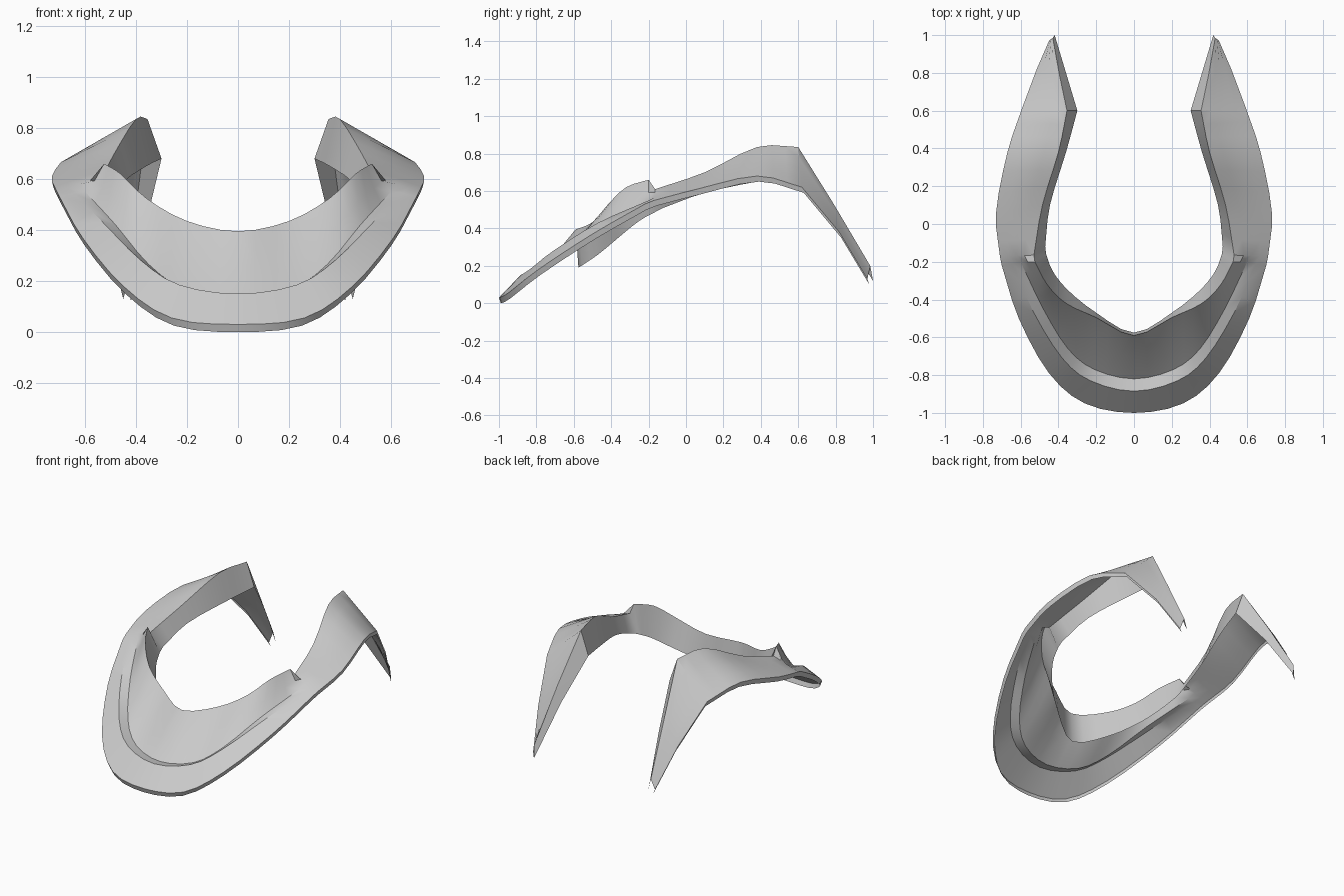
import bpy, bmesh, math
from mathutils import Vector

cube = bpy.data.objects.get("Cube")
if cube:
    bpy.data.objects.remove(cube, do_unlink=True)

# Rails of the left half: (front run, side run, rear tail)
skirt = ([(0, -.575, .19), (.2, -.47, .26), (.35, -.35, .36), (.43, -.25, .44), (.465, -.16, .49)],
         [(.47, -.12, .51), (.445, .1, .59), (.36, .38, .65), (.3, .6, .68)],
         [(.36, .8, .43), (.42, 1, .12)])
crest = ([(0, -.59, .395), (.2, -.495, .435), (.36, -.42, .525), (.46, -.32, .62), (.525, -.2, .66)],
         [(.53, -.165, .61), (.485, .1, .7), (.4, .38, .835), (.355, .6, .835)],
         [(.395, .79, .53), (.43, .985, .2)])
outer = ([(0, -1, .03), (.26, -.95, .055), (.45, -.79, .18), (.61, -.5, .37), (.7, -.22, .53)],
         [(.71, -.17, .55), (.73, .06, .61), (.67, .38, .68), (.59, .62, .62)],
         [(.515, .82, .38), (.45, .97, .13)])
groove = [(0, -.82, .14), (.21, -.77, .17), (.35, -.66, .265), (.48, -.45, .42), (.6, -.2, .55)]
lip = [(0, -.885, .15), (.23, -.83, .185), (.38, -.71, .28), (.53, -.47, .43), (.645, -.21, .545)]


def spline(points, mirrored=False, steps=3):
    """Smooth curve through the points; mirrored continues it across x = 0."""
    p = [Vector(q) for q in points]
    first = Vector((-p[1].x, p[1].y, p[1].z)) if mirrored else 2 * p[0] - p[1]
    p = [first] + p + [2 * p[-1] - p[-2]]
    out = []
    for i in range(1, len(p) - 2):
        a, b = (p[i + 1] - p[i - 1]) / 2, (p[i + 2] - p[i]) / 2
        for k in range(steps):
            t = k / steps
            h = t * t * (3 - 2 * t)
            out.append(p[i].lerp(p[i + 1], h)
                       + a * (t * (1 - t) ** 2) - b * (t * t * (1 - t)))
    return out + [p[-2]]


def rail(parts):
    front, side, tail = parts
    return spline(front, True) + spline(side) + [Vector(q) for q in tail]


def blend(front, t):
    """Front run as given, then a fixed fraction between crest and outer edge."""
    n = len(front)
    return front + [a.lerp(b, t) for a, b in zip(crest_rail[n:], outer_rail[n:])]


skirt_rail, crest_rail, outer_rail = rail(skirt), rail(crest), rail(outer)
groove_front, lip_front = spline(groove, True), spline(lip, True)
mid_front = [a.lerp(b, .5) - Vector((0, 0, .012)) for a, b in zip(crest_rail, groove_front)]
hem = [p + Vector((-.008 if p.x > .01 else 0, .01, -.03)) for p in outer_rail]
rails = [skirt_rail, crest_rail, blend(mid_front, .28), blend(groove_front, .5),
         blend(lip_front, .75), outer_rail, hem]

# Loft the rails into one thin sheet
bm = bmesh.new()
grid = [[bm.verts.new(p) for p in r] for r in rails]
for r0, r1 in zip(grid, grid[1:]):
    for i in range(len(r0) - 1):
        bm.faces.new((r0[i], r1[i], r1[i + 1], r0[i + 1]))
bmesh.ops.recalc_face_normals(bm, faces=bm.faces)
if sum(f.normal.z * f.calc_area() for f in bm.faces) < 0:
    bmesh.ops.reverse_faces(bm, faces=bm.faces)
mesh = bpy.data.meshes.new("collar")
bm.to_mesh(mesh)
bm.free()
collar = bpy.data.objects.new("collar", mesh)
bpy.context.collection.objects.link(collar)

# Plain grey cloth
grey = bpy.data.materials.new("light grey")
grey.use_nodes = True
grey.diffuse_color = (.6, .6, .6, 1)
grey.node_tree.nodes["Principled BSDF"].inputs["Base Color"].default_value = (.6, .6, .6, 1)
mesh.materials.append(grey)

# Smooth shading with sharp folds, then the right half
bpy.ops.object.select_all(action="DESELECT")
collar.select_set(True)
bpy.context.view_layer.objects.active = collar
bpy.ops.object.shade_smooth_by_angle(angle=math.radians(35))
mirror = collar.modifiers.new("right_half", "MIRROR")
mirror.use_clip = True
mirror.merge_threshold = .002
